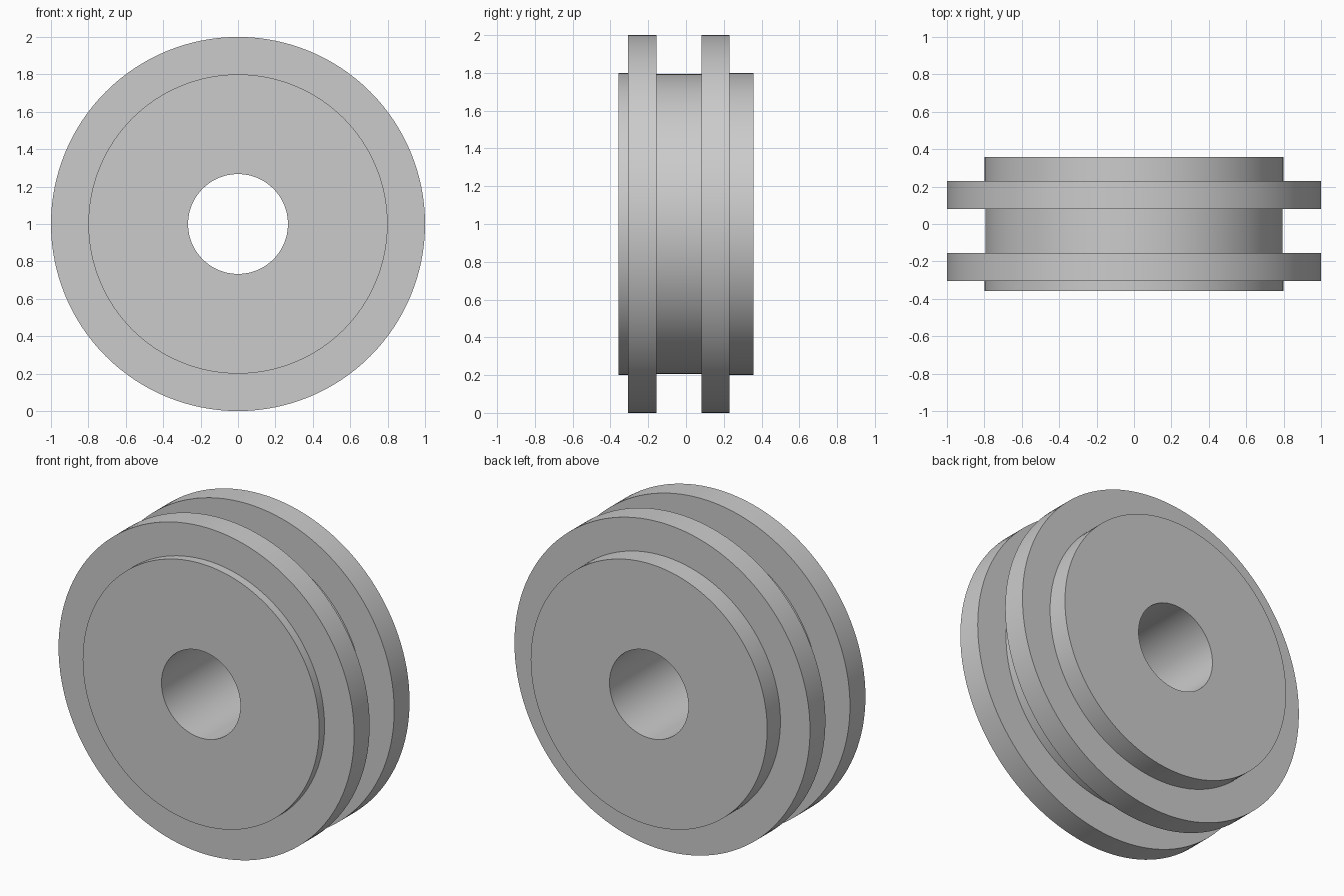
import bpy
import bmesh
import math
from mathutils import Matrix, Vector

cube = bpy.data.objects.get("Cube")
if cube:
    bpy.data.objects.remove(cube, do_unlink=True)

SEGMENTS = 128
BORE, HUB, GROOVE, RIM = 0.267, 0.8, 0.795, 1.0

# Plain grey metal
grey = bpy.data.materials.new("grey_metal")
grey.use_nodes = True
colour = (0.6, 0.6, 0.6, 1.0)
grey.diffuse_color = colour
grey.node_tree.nodes["Principled BSDF"].inputs["Base Color"].default_value = colour

# Closed half section of the roller: (radius, y)
section = [
    (BORE, -0.358), (HUB, -0.358), (HUB, -0.306),
    (RIM, -0.306), (RIM, -0.156), (GROOVE, -0.156),
    (GROOVE, 0.081), (RIM, 0.081), (RIM, 0.23),
    (HUB, 0.23), (HUB, 0.358), (BORE, 0.358),
]

# Revolve the section around the axle
bm = bmesh.new()
rings = []
for i in range(SEGMENTS):
    turn = Matrix.Rotation(math.tau * i / SEGMENTS, 3, "Y")
    rings.append([bm.verts.new(turn @ Vector((r, y, 0))) for r, y in section])
for i, ring in enumerate(rings):
    following = rings[(i + 1) % SEGMENTS]
    for j in range(len(section)):
        k = (j + 1) % len(section)
        bm.faces.new((ring[j], ring[k], following[k], following[j]))
bmesh.ops.recalc_face_normals(bm, faces=bm.faces)

mesh = bpy.data.meshes.new("flanged_roller")
bm.to_mesh(mesh)
bm.free()
mesh.materials.append(grey)
roller = bpy.data.objects.new("flanged_roller", mesh)
roller.location.z = RIM
bpy.context.collection.objects.link(roller)

# Smooth round walls with crisp edges
bpy.ops.object.select_all(action="DESELECT")
roller.select_set(True)
bpy.context.view_layer.objects.active = roller
bpy.ops.object.shade_smooth_by_angle(angle=math.radians(30))
